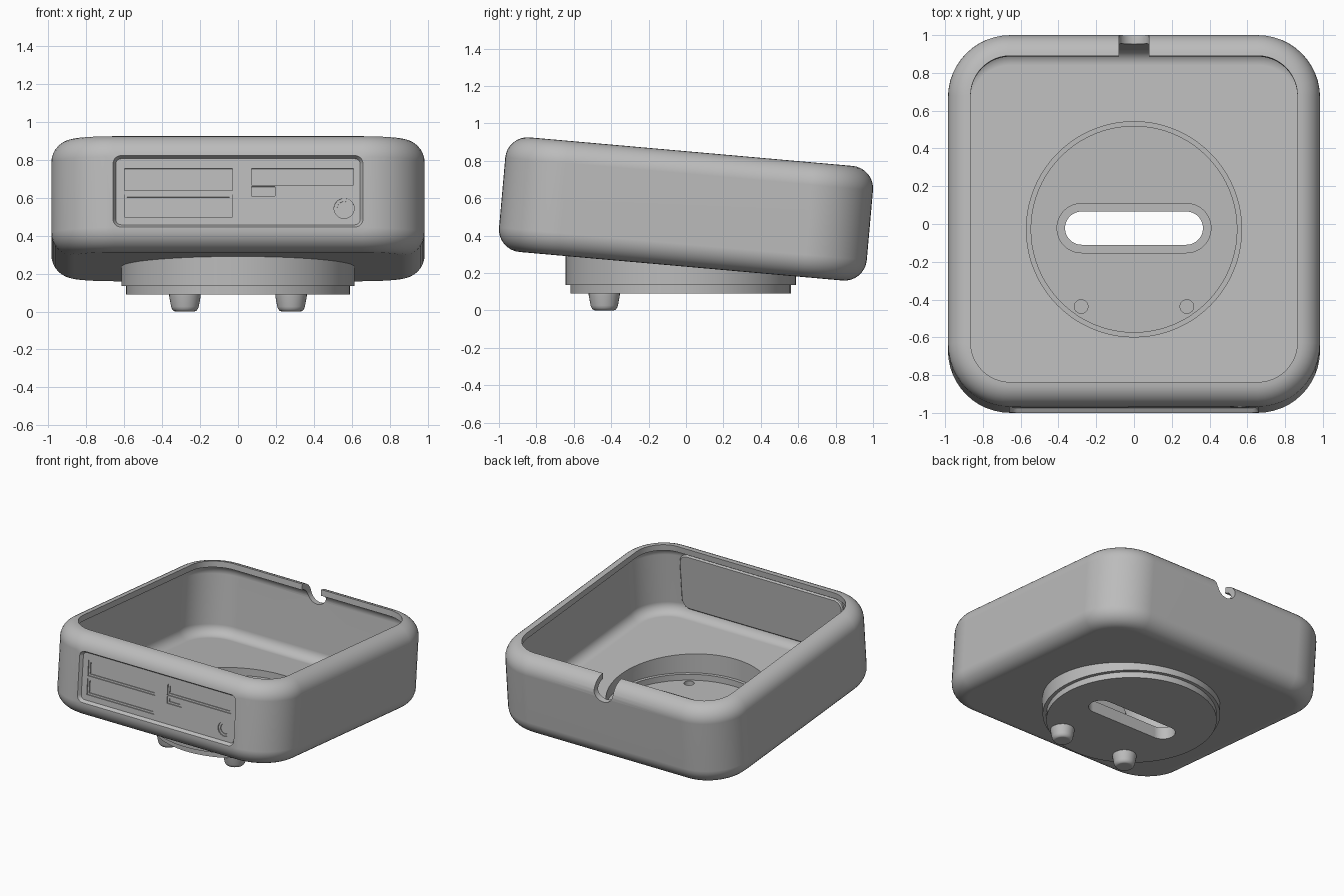
import bpy, bmesh, math
from mathutils import Matrix, Vector

cube = bpy.data.objects.get("Cube")
if cube:
    bpy.data.objects.remove(cube)

GREY = (0.5, 0.5, 0.5, 1)
mat = bpy.data.materials.new("light grey plastic")
mat.use_nodes = True
mat.diffuse_color = GREY
mat.node_tree.nodes["Principled BSDF"].inputs["Base Color"].default_value = GREY

WALL = 0.045
HX, HY, HZ = 0.985, 0.987, 0.3075      # tray half sizes
FILLET, CORNER = 0.12, 0.33
TILT = Matrix.Translation((0, 0, 0.5425)) @ Matrix.Rotation(math.radians(-5.05), 4, 'X')
FRONT = TILT @ Matrix.Translation((0, -HY, 0)) @ Matrix.Rotation(math.pi / 2, 4, 'X')


def ring(hx, hy, r, z, seg):
    """Points of a rounded rectangle; a circle when hx == hy == r."""
    pts = []
    for q, (sx, sy) in enumerate(((1, 1), (-1, 1), (-1, -1), (1, -1))):
        for i in range(seg + 1):
            a = (q + i / seg) * math.pi / 2
            pts.append((sx * (hx - r) + r * math.cos(a), sy * (hy - r) + r * math.sin(a), z))
    return pts


def loft(name, layers, matrix=Matrix(), seg=12, caps=True):
    """Skin a stack of rounded rectangles (hx, hy, r, z)."""
    bm = bmesh.new()
    rings = [[bm.verts.new(p) for p in ring(*layer, seg)] for layer in layers]
    n = len(rings[0])
    for a, b in zip(rings, rings[1:]):
        for i in range(n):
            j = (i + 1) % n
            bm.faces.new((a[i], a[j], b[j], b[i]))
    if caps:
        bm.faces.new(rings[0])
        bm.faces.new(rings[-1])
    bmesh.ops.remove_doubles(bm, verts=bm.verts, dist=1e-5)
    bmesh.ops.recalc_face_normals(bm, faces=bm.faces)
    bm.transform(matrix)
    mesh = bpy.data.meshes.new(name)
    bm.to_mesh(mesh)
    bm.free()
    mesh.materials.append(mat)
    obj = bpy.data.objects.new(name, mesh)
    bpy.context.collection.objects.link(obj)
    return obj


def lathe(name, profile, matrix=Matrix(), seg=20):
    return loft(name, [(r, r, r, z) for r, z in profile], matrix, seg)


def activate(obj):
    bpy.ops.object.select_all(action='DESELECT')
    obj.select_set(True)
    bpy.context.view_layer.objects.active = obj


def cut(obj, cutter):
    cutter.hide_render = True
    activate(obj)
    mod = obj.modifiers.new("cut", 'BOOLEAN')
    mod.operation, mod.solver, mod.object = 'DIFFERENCE', 'EXACT', cutter
    bpy.ops.object.modifier_apply(modifier=mod.name)
    bpy.data.objects.remove(cutter)


def finish(obj):
    activate(obj)
    bpy.ops.object.shade_smooth_by_angle(angle=math.radians(30))
    obj.modifiers.new("flat panels", 'WEIGHTED_NORMAL').keep_sharp = True


def at(x, y, z=0):
    return Matrix.Translation((x, y, z))


# Tray: outer skin up to the lip, then the inner skin down to the floor
def tray_layer(inset, z):
    return (HX - inset, HY - inset, CORNER - inset, z)


STEPS = 8
quarter = [i / STEPS * math.pi / 2 for i in range(STEPS + 1)]


def arcs(radius, wall):
    lower = [(FILLET - radius * math.sin(a), -HZ + wall + radius * (1 - math.cos(a))) for a in quarter]
    return lower + [(i, -z) for i, z in reversed(lower)]


skin = arcs(FILLET, 0) + list(reversed(arcs(FILLET - WALL, WALL)))
tray = loft("tray", [tray_layer(i, z) for i, z in skin], TILT)

# Round opening in the tray floor and cable notch in the back rim
BASE_Y = -0.028
cut(tray, lathe("floor_cutter", [(0.57, 0), (0.57, 0.5)], at(0, BASE_Y)))
notch_at = TILT @ at(0, HY - 0.07, HZ + 0.05) @ Matrix.Rotation(math.pi / 2, 4, 'X')
cut(tray, loft("notch_cutter", [(0.08, 0.2, 0.08, -0.15), (0.08, 0.2, 0.08, 0.15)], notch_at))

# Sunken front panel
DEPTH = 0.025
cut(tray, loft("panel_cutter", [(0.645, 0.175, 0.03, -DEPTH), (0.655, 0.185, 0.04, -0.008),
                                (0.66, 0.19, 0.045, 0.0), (0.66, 0.19, 0.045, 0.05)],
               FRONT @ at(0, 0.005)))


# Stepped sockets in the panel: centre, half sizes, corner radius, inner inset
def socket(x, z, hx, hz, r, inset):
    inner = (hx - inset, hz - inset, max(r - inset, 0))
    outer = (hx, hz, r)
    cut(tray, loft("socket_cutter", [inner + (-0.04,), inner + (-0.033,),
                                     outer + (-0.033,), outer + (0.02,)], FRONT @ at(x, z)))


for x0, x1, z0, z1 in ((-0.6, -0.03, 0.012, 0.127), (-0.6, -0.03, -0.128, -0.009),
                       (0.07, 0.61, 0.042, 0.127), (0.07, 0.195, -0.018, 0.032)):
    socket((x0 + x1) / 2, (z0 + z1) / 2, (x1 - x0) / 2, (z1 - z0) / 2, 0, 0.014)
socket(0.56, -0.083, 0.053, 0.053, 0.053, 0.016)
finish(tray)

# Thickened backing behind the panel, inside the tray
backing = loft("panel_backing", [(0.69, 0.215, 0.07, -0.042), (0.69, 0.215, 0.07, -0.06),
                                 (0.68, 0.205, 0.06, -0.07)], FRONT @ at(0, 0.005))
finish(backing)

# Stepped hollow base, trimmed to the slope of the tray's underside
base = lathe("base", [(0.59, 0.09), (0.59, 0.135), (0.615, 0.135), (0.615, 0.4), (0.57, 0.4),
                      (0.57, 0.18), (0.545, 0.18), (0.545, 0.135)], at(0, BASE_Y))
SLOT_Y = -0.022
FOOT_X, FOOT_Y = 0.28, -0.437
cut(base, loft("slot_cutter", [(0.365, 0.088, 0.088, 0), (0.365, 0.088, 0.088, 0.3)], at(0, SLOT_Y)))
for side in (-1, 1):
    cut(base, lathe("foot_hole_cutter", [(0.036, 0.0), (0.036, 0.3)], at(side * FOOT_X, FOOT_Y), 8))
bm = bmesh.new()
bm.from_mesh(base.data)
bmesh.ops.bisect_plane(bm, geom=bm.verts[:] + bm.edges[:] + bm.faces[:],
                       plane_co=TILT @ Vector((0, 0, -HZ + 0.002)),
                       plane_no=TILT.to_3x3() @ Vector((0, 0, 1)), clear_outer=True)
bm.to_mesh(base.data)
bm.free()
finish(base)

# Raised collar around the slot
collar = loft("slot_collar", [(0.41, 0.133, 0.133, 0.13), (0.41, 0.133, 0.133, 0.18),
                              (0.365, 0.088, 0.088, 0.18), (0.365, 0.088, 0.088, 0.13)],
              at(0, SLOT_Y), caps=False)
finish(collar)

# Hollow rounded feet
for side, name in ((-1, "right_foot"), (1, "left_foot")):
    foot = lathe(name, [(0.05, 0), (0.06, 0.004), (0.068, 0.013), (0.073, 0.026), (0.083, 0.08),
                        (0.083, 0.092), (0.036, 0.092), (0.036, 0.045)],
                 at(side * FOOT_X, FOOT_Y), 8)
    finish(foot)
